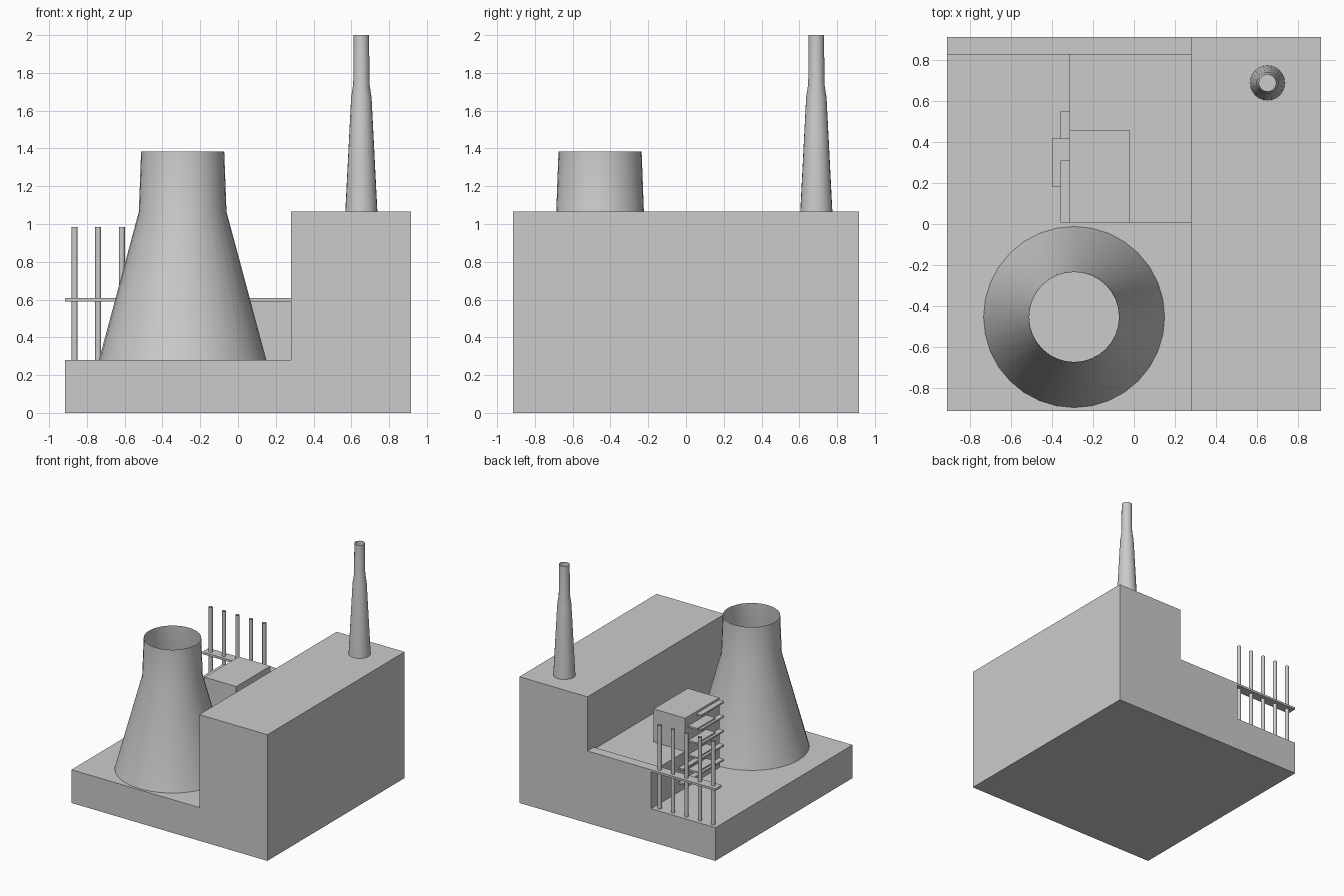
import bpy, bmesh
from math import cos, sin, pi, radians

if "Cube" in bpy.data.objects:
    bpy.data.objects.remove(bpy.data.objects["Cube"])


def finish(name, bm, smooth=False):
    bmesh.ops.recalc_face_normals(bm, faces=bm.faces)
    mesh = bpy.data.meshes.new(name)
    bm.to_mesh(mesh)
    bm.free()
    ob = bpy.data.objects.new(name, mesh)
    bpy.context.collection.objects.link(ob)
    if smooth:
        bpy.ops.object.select_all(action='DESELECT')
        ob.select_set(True)
        bpy.context.view_layer.objects.active = ob
        bpy.ops.object.shade_smooth_by_angle(angle=radians(35))
    return ob


def box(name, x, y, z):
    bm = bmesh.new()
    bmesh.ops.create_cube(bm, size=1)
    for v in bm.verts:
        for i, (lo, hi) in enumerate((x, y, z)):
            v.co[i] = hi if v.co[i] > 0 else lo
    return finish(name, bm)


def shell(name, cx, cy, profile, sides):
    """Open revolved shell from (radius, height) pairs."""
    bm = bmesh.new()
    rings = [[bm.verts.new((cx + r * cos(2 * pi * i / sides),
                            cy + r * sin(2 * pi * i / sides), z))
              for i in range(sides)] for r, z in profile]
    for a, b in zip(rings, rings[1:]):
        for i in range(sides):
            j = (i + 1) % sides
            bm.faces.new((a[i], a[j], b[j], b[i]))
    return finish(name, bm, True)


H = 0.915

# L-shaped base with the tall hall on the right
bm = bmesh.new()
outline = [(-H, 0), (H, 0), (H, 1.065), (0.28, 1.065), (0.28, 0.28), (-H, 0.28)]
face = bm.faces.new([bm.verts.new((x, -H, z)) for x, z in outline])
ext = bmesh.ops.extrude_face_region(bm, geom=[face])
bmesh.ops.translate(bm, vec=(0, 2 * H, 0),
                    verts=[v for v in ext['geom'] if isinstance(v, bmesh.types.BMVert)])
finish("base_and_hall", bm)

# Stepped building behind the cooling tower
box("annex", (-0.315, 0.28), (0.005, H), (0.28, 0.59))
box("annex_upper", (-0.315, -0.02), (0.005, 0.46), (0.59, 0.87))

# Cooling tower and chimney, both open at the top
shell("cooling_tower", -0.293, -0.455,
      [(0.443, 0.28), (0.232, 1.065), (0.22, 1.385)], 32)
shell("chimney", 0.653, 0.69,
      [(0.085, 1.065), (0.054, 1.67), (0.043, 1.74), (0.041, 2.0)], 24)

# Walkway along the back edge with five poles through it
box("walkway", (-H, 0.28), (0.83, H), (0.59, 0.608))
for i in range(5):
    shell(f"pole_{i + 1}", -0.865 + 0.125 * i, 0.872, [(0.016, 0.28), (0.016, 0.985)], 12)

# Staggered horizontal ledges on the annex wall
for i in range(5):
    z = 0.35 + 0.122 * i
    box(f"ledge_{i + 1}", (-0.36, -0.315), (0.005, 0.31), (z, z + 0.014))
for i in range(4):
    z = 0.411 + 0.122 * i
    box(f"wide_ledge_{i + 1}", (-0.40, -0.315), (0.18, 0.42), (z, z + 0.014))
for i in range(2):
    z = 0.35 + 0.122 * i
    box(f"low_ledge_{i + 1}", (-0.36, -0.315), (0.31, 0.55), (z, z + 0.014))
